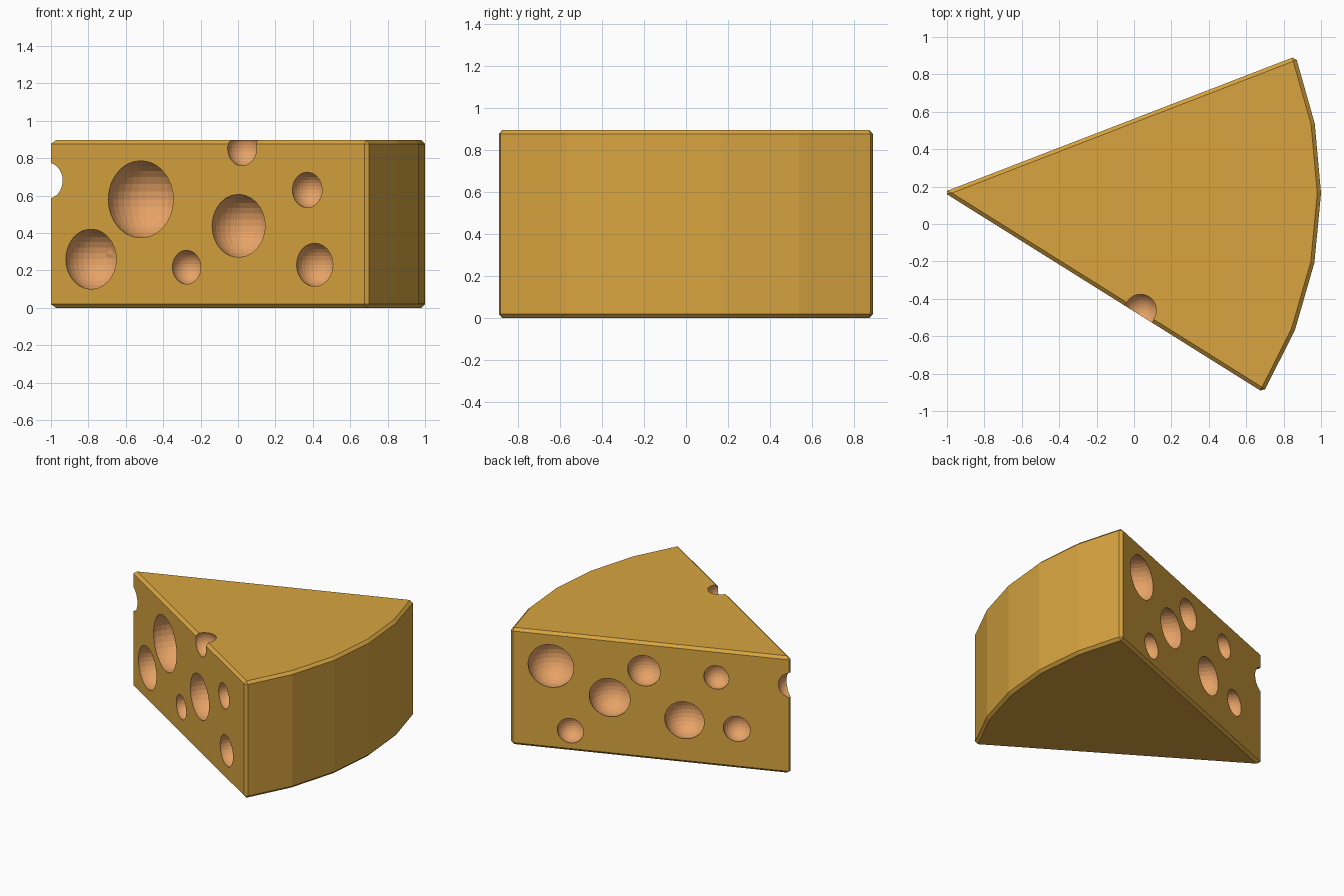
import bpy, bmesh, math
from mathutils import Vector, Matrix

if "Cube" in bpy.data.objects:
    bpy.data.objects.remove(bpy.data.objects["Cube"])

def material(name, rgb):
    m = bpy.data.materials.new(name)
    m.diffuse_color = (*rgb, 1)
    m.use_nodes = True
    m.node_tree.nodes["Principled BSDF"].inputs["Base Color"].default_value = m.diffuse_color
    return m

cheese = material("golden cheese", (0.69, 0.376, 0.05))
hollow = material("orange hollow", (0.83, 0.38, 0.14))

HEIGHT, RADIUS, BEVEL = 0.896, 2.018, 0.02
APEX = Vector((-1.018, 0.17, 0))
BACK, FRONT = math.radians(21.1), math.radians(-32.05)

def make_object(name, bm):
    mesh = bpy.data.meshes.new(name)
    bm.to_mesh(mesh)
    bm.free()
    mesh.materials.append(cheese)
    mesh.materials.append(hollow)
    ob = bpy.data.objects.new(name, mesh)
    bpy.context.collection.objects.link(ob)
    return ob

# wedge: a five-sided arc fanned from the apex, extruded and chamfered
bm = bmesh.new()
angles = [FRONT + (BACK - FRONT) * i / 5 for i in range(6)]
outline = [APEX] + [APEX + RADIUS * Vector((math.cos(a), math.sin(a), 0)) for a in angles]
base = bm.faces.new([bm.verts.new(p) for p in outline])
top = bmesh.ops.extrude_face_region(bm, geom=[base])["geom"]
bmesh.ops.translate(bm, vec=(0, 0, HEIGHT), verts=[v for v in top if isinstance(v, bmesh.types.BMVert)])
bmesh.ops.recalc_face_normals(bm, faces=bm.faces)
sharp = [e for e in bm.edges if e.calc_face_angle() > math.radians(30)]
bmesh.ops.bevel(bm, geom=sharp, offset=BEVEL, segments=1, profile=0.5, affect='EDGES')
bmesh.ops.recalc_face_normals(bm, faces=bm.faces)
wedge = make_object("cheese_wedge", bm)

# holes: x position, height and opening radius on each cut face
front_holes = [(-0.52, 0.58, 0.206), (-0.786, 0.26, 0.16), (-0.275, 0.217, 0.09),
               (0.003, 0.438, 0.168), (0.37, 0.63, 0.094), (0.41, 0.23, 0.115),
               (0.022, 0.852, 0.092)]
back_holes = [(0.593, 0.638, 0.164), (0.463, 0.157, 0.094), (0.20, 0.443, 0.147),
              (-0.03, 0.676, 0.117), (-0.30, 0.329, 0.142), (-0.513, 0.683, 0.09),
              (-0.65, 0.304, 0.097)]

bm = bmesh.new()

def add_ball(centre, radius):
    bmesh.ops.create_uvsphere(bm, u_segments=32, v_segments=16, radius=radius,
                              matrix=Matrix.Translation(centre))

def add_holes(holes, angle, side):
    inward = Vector((-math.sin(angle), math.cos(angle), 0)) * side
    for x, z, r in holes:
        on_face = Vector((x, APEX.y + (x - APEX.x) * math.tan(angle), z))
        add_ball(on_face + inward * r * 0.27, r * 1.036)

add_holes(front_holes, FRONT, 1)
add_holes(back_holes, BACK, -1)
add_ball((-1.019, 0.172, 0.68), 0.097)  # notch through the tip
for f in bm.faces:
    f.material_index = 1
cutter = make_object("hole_cutter", bm)
cutter.hide_render = True

# carve the holes, then drop the cutter
mod = wedge.modifiers.new("holes", 'BOOLEAN')
mod.operation, mod.solver, mod.object = 'DIFFERENCE', 'EXACT', cutter
bpy.context.view_layer.objects.active = wedge
wedge.select_set(True)
bpy.ops.object.modifier_apply(modifier=mod.name)
bpy.data.objects.remove(cutter)
